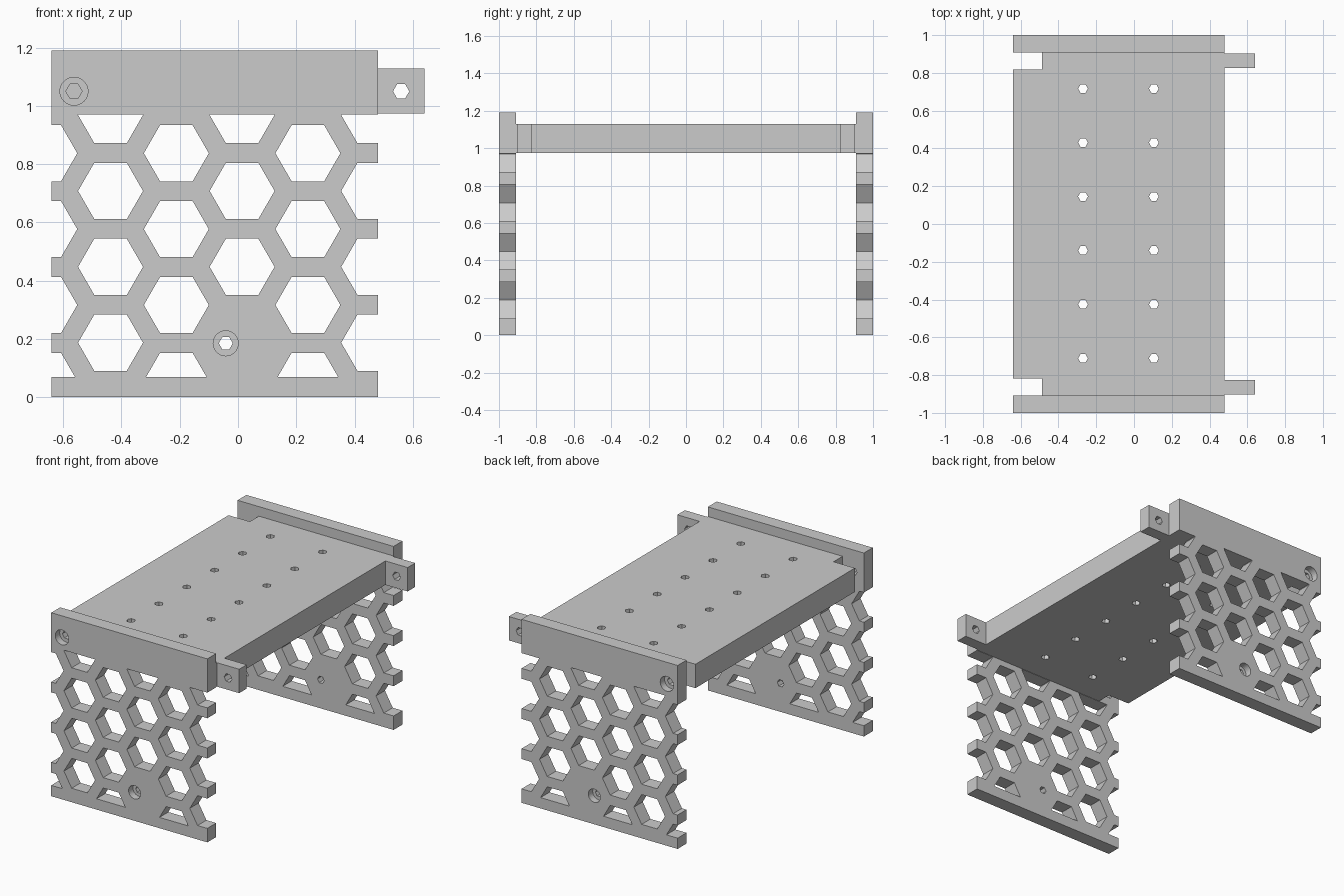
import bpy, bmesh
from math import cos, sin, pi
from mathutils import Vector

cube = bpy.data.objects.get("Cube")
if cube:
    bpy.data.objects.remove(cube, do_unlink=True)

# one plain grey for the whole stand
grey = bpy.data.materials.new("plain grey")
GREY = (0.6, 0.6, 0.6, 1)
grey.diffuse_color = GREY
grey.use_nodes = True
grey.node_tree.nodes["Principled BSDF"].inputs["Base Color"].default_value = GREY


def make_object(name, bm):
    bmesh.ops.recalc_face_normals(bm, faces=bm.faces)
    mesh = bpy.data.meshes.new(name)
    bm.to_mesh(mesh)
    bm.free()
    mesh.materials.append(grey)
    obj = bpy.data.objects.new(name, mesh)
    bpy.context.collection.objects.link(obj)
    return obj


def extrude_outline(bm, points, depth):
    """Solid from a closed outline pushed along the depth vector."""
    face = bm.faces.new([bm.verts.new(p) for p in points])
    out = bmesh.ops.extrude_face_region(bm, geom=[face], use_keep_orig=True)
    moved = [v for v in out["geom"] if isinstance(v, bmesh.types.BMVert)]
    bmesh.ops.translate(bm, verts=moved, vec=depth)


def prism_y(bm, x, z, r, y0, y1, sides=6):
    angles = [2 * pi * k / sides for k in range(sides)]
    ring = [(x + r * cos(a), y0, z + r * sin(a)) for a in angles]
    extrude_outline(bm, ring, Vector((0, y1 - y0, 0)))


def prism_z(bm, x, y, r, z0, z1, sides=6):
    angles = [2 * pi * k / sides for k in range(sides)]
    ring = [(x + r * cos(a), y + r * sin(a), z0) for a in angles]
    extrude_outline(bm, ring, Vector((0, 0, z1 - z0)))


def box(name, x0, x1, y0, y1, z0, z1):
    bm = bmesh.new()
    extrude_outline(bm, [(x0, y0, z0), (x1, y0, z0), (x1, y1, z0), (x0, y1, z0)],
                    Vector((0, 0, z1 - z0)))
    return make_object(name, bm)


def cut(obj, bm):
    """Subtract the solids in bm from obj."""
    cutter = make_object("cutter", bm)
    cutter.hide_render = True
    mod = obj.modifiers.new("cut", "BOOLEAN")
    mod.operation = "DIFFERENCE"
    mod.solver = "EXACT"
    mod.object = cutter
    bpy.context.view_layer.objects.active = obj
    bpy.ops.object.modifier_apply(modifier=mod.name)
    bpy.data.objects.remove(cutter, do_unlink=True)


LEFT, RIGHT = -0.64, 0.48
INNER = 0.909
DECK_Z0, DECK_Z1 = 0.973, 1.128
BOLT_Z = 1.05


def honeycomb(y0, y1):
    """Hexagon cutters, trimmed to leave solid bands above and below."""
    bm = bmesh.new()
    pitch = 0.2605
    for col in range(-1, 5):
        base = 0.056 if col % 2 else 0.187
        for row in range(4):
            if (col, row) != (2, 0):  # solid pad around the lower bolt
                prism_y(bm, -0.4375 + 0.2258 * col, base + pitch * row, 0.1115, y0, y1)
    for z, up in ((0.07, -1), (0.971, 1)):
        bmesh.ops.bisect_plane(bm, geom=bm.verts[:] + bm.edges[:] + bm.faces[:],
                               plane_co=(0, 0, z), plane_no=(0, 0, up), clear_outer=True)
        open_edges = [e for e in bm.edges if e.is_boundary]
        bmesh.ops.holes_fill(bm, edges=open_edges, sides=0)
    return bm


# end panels and the bored arms beside them
for side, word in ((-1, "front"), (1, "back")):
    panel = box(word + "_panel", LEFT, RIGHT, *sorted((side * INNER, side)), 0, 1.19)
    cut(panel, honeycomb(side * 0.8, side * 1.1))
    bores, bolts = bmesh.new(), bmesh.new()
    for x, z, r_bore, r_bolt in ((-0.563, BOLT_Z, 0.048, 0.028), (-0.042, 0.185, 0.043, 0.024)):
        prism_y(bores, x, z, r_bore, side * 0.955, side * 1.1, 32)
        prism_y(bolts, x, z, r_bolt, side * 0.8, side * 1.1)
    cut(panel, bores)
    cut(panel, bolts)

    arm = box(word + "_arm", RIGHT, 0.64, *sorted((side * 0.825, side * 0.902)), DECK_Z0, DECK_Z1)
    hole = bmesh.new()
    prism_y(hole, 0.56, BOLT_Z, 0.028, side * 0.7, side * 1.1)
    cut(arm, hole)

# deck with notched corners and two rows of drilled holes
NOTCH_X, NOTCH_Y = -0.487, 0.817
half = [(RIGHT, INNER), (NOTCH_X, INNER), (NOTCH_X, NOTCH_Y), (LEFT, NOTCH_Y)]
outline = half + [(x, -y) for x, y in reversed(half)]
bm = bmesh.new()
extrude_outline(bm, [(x, y, DECK_Z0) for x, y in outline], Vector((0, 0, DECK_Z1 - DECK_Z0)))
deck = make_object("deck", bm)
holes = bmesh.new()
for x in (-0.27, 0.105):
    for k in range(6):
        prism_z(holes, x, -0.711 + 0.2855 * k, 0.026, 0.9, 1.2)
cut(deck, holes)
